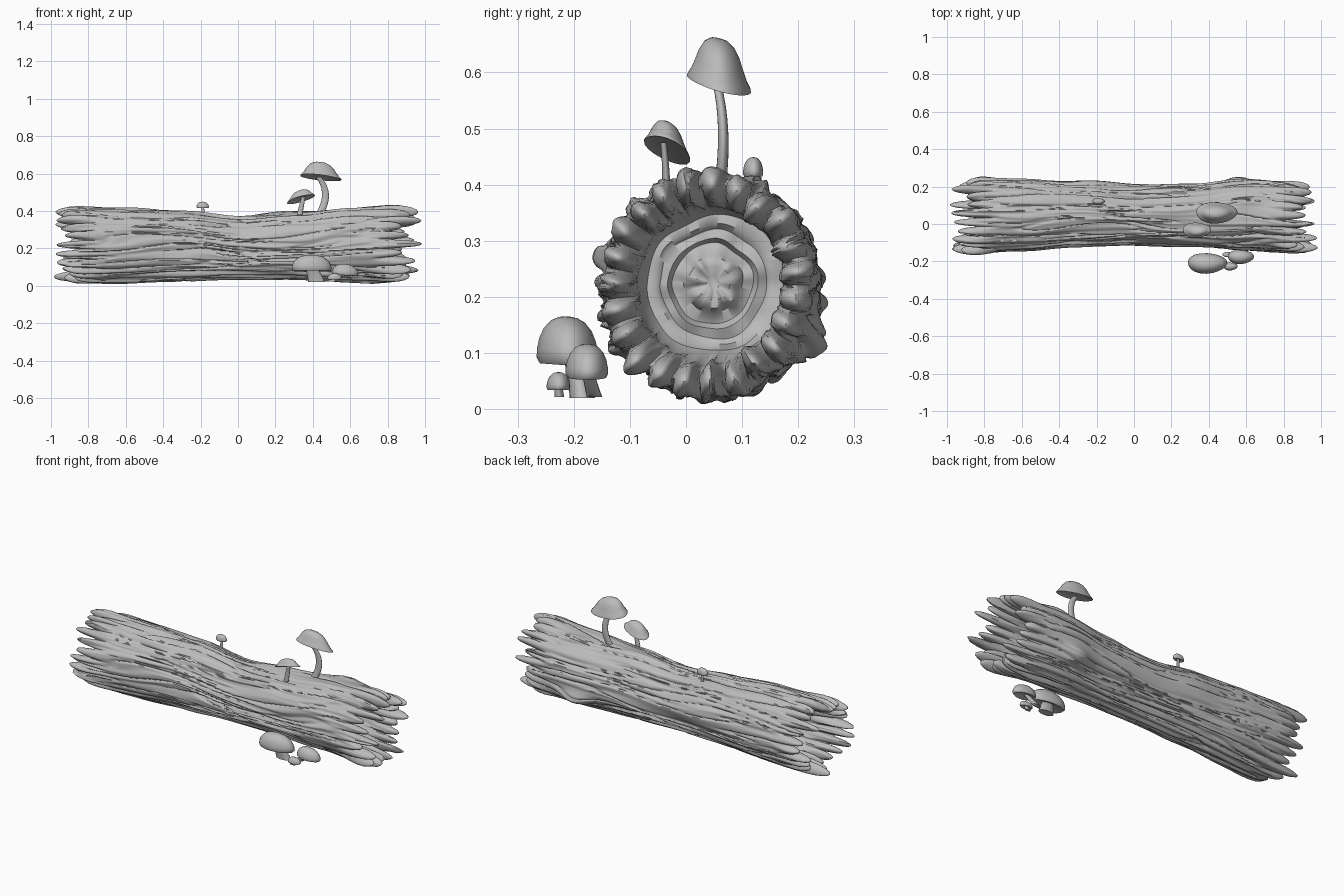
import bpy, bmesh, math, random
from math import sin, cos, pi, tau
from mathutils import Vector, noise

if "Cube" in bpy.data.objects:
    bpy.data.objects.remove(bpy.data.objects["Cube"], do_unlink=True)
rng = random.Random(4)

grey = bpy.data.materials.new("plain_grey")
grey.use_nodes = True
colour = (0.5, 0.5, 0.5, 1)
grey.diffuse_color = colour
grey.node_tree.nodes["Principled BSDF"].inputs["Base Color"].default_value = colour


def finish(name, bm, angle=50):
    bmesh.ops.recalc_face_normals(bm, faces=bm.faces)
    me = bpy.data.meshes.new(name)
    bm.to_mesh(me)
    bm.free()
    me.materials.append(grey)
    ob = bpy.data.objects.new(name, me)
    bpy.context.collection.objects.link(ob)
    bpy.ops.object.select_all(action='DESELECT')
    ob.select_set(True)
    bpy.context.view_layer.objects.active = ob
    bpy.ops.object.shade_smooth_by_angle(angle=math.radians(angle))
    return ob


def skin(bm, rings):
    """Join closed rings of points and cap both ends."""
    vr = [[bm.verts.new(p) for p in ring] for ring in rings]
    n = len(vr[0])
    for a, b in zip(vr, vr[1:]):
        for i in range(n):
            j = (i + 1) % n
            bm.faces.new((a[i], a[j], b[j], b[i]))
    bm.faces.new(vr[0])
    bm.faces.new(vr[-1])


def blend(x, ys):
    """Smooth lookup of evenly spaced values over x = -0.9 .. 0.9."""
    t = min(max((x + 0.9) / 1.8, 0), 0.9999) * (len(ys) - 1)
    i = int(t)
    f = t - i
    f = f * f * (3 - 2 * f)
    return ys[i] * (1 - f) + ys[i + 1] * f


# Log outline along its length
TOP = (.42, .415, .40, .37, .395, .415, .425)
BOTTOM = (.012, .018, .03, .038, .032, .025, .018)
BACK = (.25, .24, .22, .203, .21, .238, .225)
FRONT = (-.163, -.145, -.125, -.115, -.122, -.14, -.16)


def centre(x):
    return ((blend(x, BACK) + blend(x, FRONT)) / 2,
            (blend(x, TOP) + blend(x, BOTTOM)) / 2)


def spot(x, a, x0, a0, wx, wa):
    d = (a - a0 + pi) % tau - pi
    return math.exp(-((x - x0) / wx) ** 2 - (d / wa) ** 2)


def bark(x, a):
    """Height of the bark relief: long ridges, cracks, knots and a ledge."""
    c, s = cos(a), sin(a)
    wob = 0.25 * noise.noise((x * 1.6, c * 2, s * 2))
    c2, s2 = cos(a + wob), sin(a + wob)
    h = 0.010 * noise.noise((x * 1.8, c2 * 4, s2 * 4))
    h += 0.007 * noise.noise((x * 3 + 7, c2 * 10, s2 * 10))
    crack = abs(noise.noise((x * 1.5 + 3, c2 * 6.5, s2 * 6.5)))
    h -= 0.011 * max(0, 1 - crack / 0.09)
    low = max(0, -s - 0.25)
    h += 0.006 * low * sin(a * 26 + 2 * wob)
    # knots on the back and top
    h += 0.042 * spot(x, a, .55, -.5, .09, .2)
    h += 0.022 * spot(x, a, .62, 1.15, .1, .13)
    h += 0.016 * spot(x, a, -.15, .1, .3, .25)
    # overhanging bark ledge on the front
    if -.5 < x < .6 and c < 0:
        edge = .10 * math.exp(-((x + .17) / .1) ** 2) - .14 - .32 / (1 + math.exp(-(x - .05) * 30))
        d = (s - edge) / 0.05
        fade = min(1, (x + .5) / .2, (.6 - x) / .2)
        if -4 < d < 0:
            h -= 0.009 * fade * (1 + d / 4)
    return h


def radii(x):
    return ((blend(x, BACK) - blend(x, FRONT)) / 2,
            (blend(x, TOP) - blend(x, BOTTOM)) / 2)


def ring_point(x, a, inset=0.0, relief=1.0):
    cy, cz = centre(x)
    ry, rz = radii(x)
    r = relief * bark(x, a) - inset
    return Vector((x, cy + (ry + r) * cos(a), cz + (rz + r) * sin(a)))


# Splintered ends: uneven rounded teeth around each rim
TEETH, PER = 23, 11
COLS = TEETH * PER
ROOT = 0.72


def make_teeth():
    return [(rng.uniform(.87, .985), rng.uniform(.77, .83), rng.uniform(-.008, .012)) for _ in range(TEETH)]


def tooth(teeth, col):
    i, k = divmod(col, PER)
    tip, gap, push = teeth[i]
    s = (k - (PER - 1) / 2) / (PER / 2)
    lobe = max(0, 1 - abs(s) ** 2.4) ** 0.75
    return gap + (tip - gap) * lobe, lobe, push


def end_rings(side, teeth):
    """Rings from the hollow floor out over the tooth tips to the tooth roots."""
    rings = []
    fx = 0.60
    # concentric hollow floor
    for r, dx in ((.012, .025), (.03, .035), (.045, .03), (.052, .008), (.07, .0), (.078, .014),
                  (.095, .008), (.105, .02), (.122, .02), (.134, .045)):
        ring = []
        for c in range(COLS):
            a = tau * c / COLS
            w = 1 + .10 * noise.noise((cos(a) * 1.5, sin(a) * 1.5, r * 20 + side))
            cy, cz = centre(side * fx)
            ring.append((side * (fx + dx + .01 * noise.noise((cos(a) * 2, sin(a) * 2, r * 30))),
                         cy + r * w * cos(a), cz + .005 + r * w * sin(a)))
        rings.append(ring)
    # inner wall out to the tips, then back along the outside
    steps = [(v, -1) for v in (0, .25, .5, .72, .88, .97)] + [(1, 0)]
    steps += [(v, 1) for v in (.97, .88, .72, .5, .25, 0)]
    for v, sign in steps:
        ring = []
        for c in range(COLS):
            a = tau * c / COLS
            end, lobe, push = tooth(teeth, c)
            x = ROOT + v * (end - ROOT)
            grow = min(1, v * 1.6)
            half = .024 * max(0, 1 - v ** 4) ** .5 * (1 - grow * .75 * (1 - lobe))
            half += .006 * grow * lobe * max(0, 1 - v ** 6)
            mid = .024 - push * grow * .7 + .004 * v
            inset = mid - sign * half
            if sign < 0:
                inset += .012 * (1 - v)
            ring.append(ring_point(side * x, a, inset, 1 if sign > 0 else .5))
        rings.append(ring)
    return rings


bm = bmesh.new()
left = end_rings(-1, make_teeth())
right = end_rings(1, make_teeth())
body = []
N = 90
for i in range(1, N):
    x = -ROOT + 2 * ROOT * i / N
    body.append([ring_point(x, tau * c / COLS) for c in range(COLS)])
skin(bm, left + body + right[::-1])
finish("hollow_log", bm, 60)


# Mushrooms, stretched along the log
def mushroom(name, stem, stem_r, top, size, profile, tilt=(0, 0)):
    """stem: path points; top: rim centre; size: cap x, y radius and height."""
    bm = bmesh.new()
    seg = 20
    rings = []
    for i in range(9):
        t = i / 8
        p = [(1 - t) ** 2 * a + 2 * t * (1 - t) * b + t * t * c for a, b, c in zip(*stem)]
        k = 1.25 - .35 * t
        rings.append([(p[0] + 2 * stem_r * k * cos(tau * j / seg), p[1] + stem_r * k * sin(tau * j / seg), p[2])
                      for j in range(seg)])
    skin(bm, rings)
    finish(name + "_stem", bm)
    bm = bmesh.new()
    rings = []
    for r, h in profile:
        ring = []
        for j in range(seg):
            a = tau * j / seg
            wave = 1 + .04 * r * sin(3 * a + 1)
            u, v = r * wave * cos(a), r * wave * sin(a)
            ring.append((top[0] + u * size[0], top[1] + v * size[1],
                         top[2] + h * size[2] + tilt[0] * u + tilt[1] * v))
        rings.append(ring)
    skin(bm, rings)
    finish(name + "_cap", bm)


BELL = ((.12, .12), (.5, .15), (.85, .05), (1, 0), (.99, .06), (.88, .2), (.76, .42), (.64, .66),
        (.48, .86), (.28, .97), (.08, 1))
DOME = ((.2, .15), (.6, .06), (.9, .0), (1, .12), (.99, .3), (.92, .52), (.78, .73), (.55, .9),
        (.3, .98), (.08, 1))

mushroom("tall_mushroom", ((.44, .06, .39), (.5, .075, .5), (.43, .055, .58)), .0085,
         (.44, .06, .578), (.11, .057, .082), BELL, (-.012, -.015))
mushroom("leaning_mushroom", ((.33, -.035, .38), (.34, -.035, .43), (.35, -.04, .475)), .006,
         (.335, -.033, .462), (.075, .041, .047), BELL, (.02, -.016))
mushroom("tiny_mushroom", ((-.19, .12, .36), (-.185, .12, .39), (-.19, .12, .425)), .004,
         (-.19, .12, .415), (.033, .018, .034), DOME)
mushroom("broad_mushroom", ((.42, -.185, .02), (.41, -.19, .06), (.39, -.205, .1)), .018,
         (.39, -.21, .078), (.106, .055, .087), DOME, (0, -.004))
mushroom("middle_mushroom", ((.5, -.163, .022), (.53, -.17, .045), (.565, -.178, .08)), .011,
         (.57, -.176, .056), (.07, .038, .06), DOME, (-.004, 0))
mushroom("little_mushroom", ((.505, -.226, .022), (.51, -.227, .035), (.515, -.227, .05)), .007,
         (.515, -.227, .034), (.038, .021, .032), DOME)
